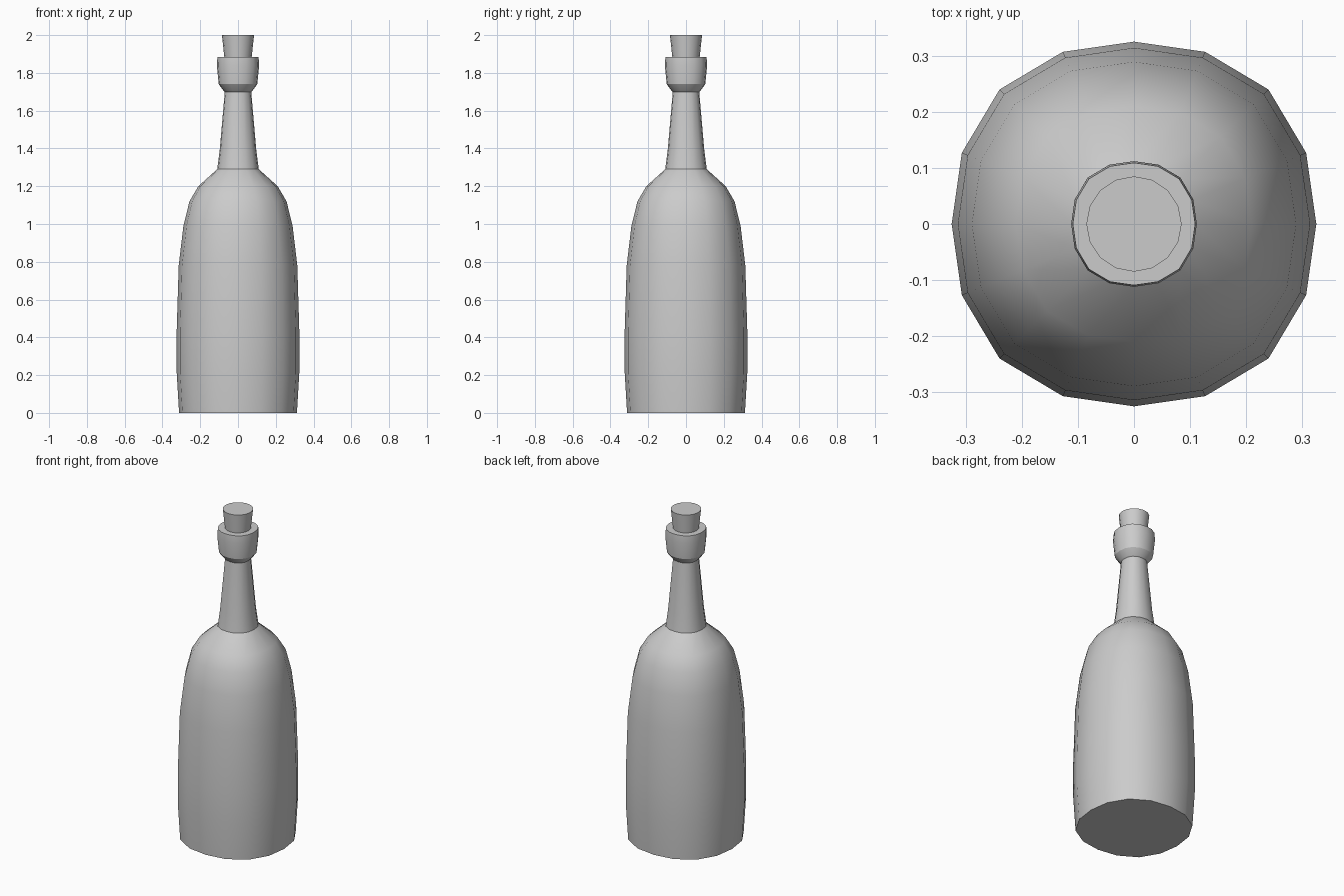
import bpy
import bmesh
from math import sin, cos, pi, radians

if "Cube" in bpy.data.objects:
    bpy.data.objects.remove(bpy.data.objects["Cube"])

SIDES = 16


def lathe(name, profile, bulge=0.0):
    """Revolve (radius, z) points; bulge makes the section slightly squarish."""
    bm = bmesh.new()
    rings = []
    for r, z in profile:
        ring = []
        for i in range(SIDES):
            a = 2 * pi * i / SIDES
            k = r * (1 + bulge * sin(2 * a) ** 2)
            ring.append(bm.verts.new((k * cos(a), k * sin(a), z)))
        rings.append(ring)
    for lo, hi in zip(rings, rings[1:]):
        for i in range(SIDES):
            j = (i + 1) % SIDES
            bm.faces.new((lo[i], lo[j], hi[j], hi[i]))
    bm.faces.new(rings[0][::-1])
    bm.faces.new(rings[-1])
    bmesh.ops.recalc_face_normals(bm, faces=bm.faces)
    mesh = bpy.data.meshes.new(name)
    bm.to_mesh(mesh)
    bm.free()
    obj = bpy.data.objects.new(name, mesh)
    bpy.context.collection.objects.link(obj)
    bpy.ops.object.select_all(action='DESELECT')
    obj.select_set(True)
    bpy.context.view_layer.objects.active = obj
    bpy.ops.object.shade_smooth_by_angle(angle=radians(29))
    return obj


# Glass body, shoulder, neck and lip in one profile
lathe("bottle", [
    (0.312, 0.0), (0.325, 0.22), (0.325, 0.42), (0.314, 0.78),
    (0.289, 0.99), (0.257, 1.12), (0.21, 1.2), (0.11, 1.29),
    (0.097, 1.39), (0.07, 1.70), (0.076, 1.705), (0.102, 1.74),
    (0.112, 1.84), (0.109, 1.885),
], bulge=0.043)

# Tapered stopper
lathe("cork", [(0.071, 1.87), (0.085, 2.0)])
